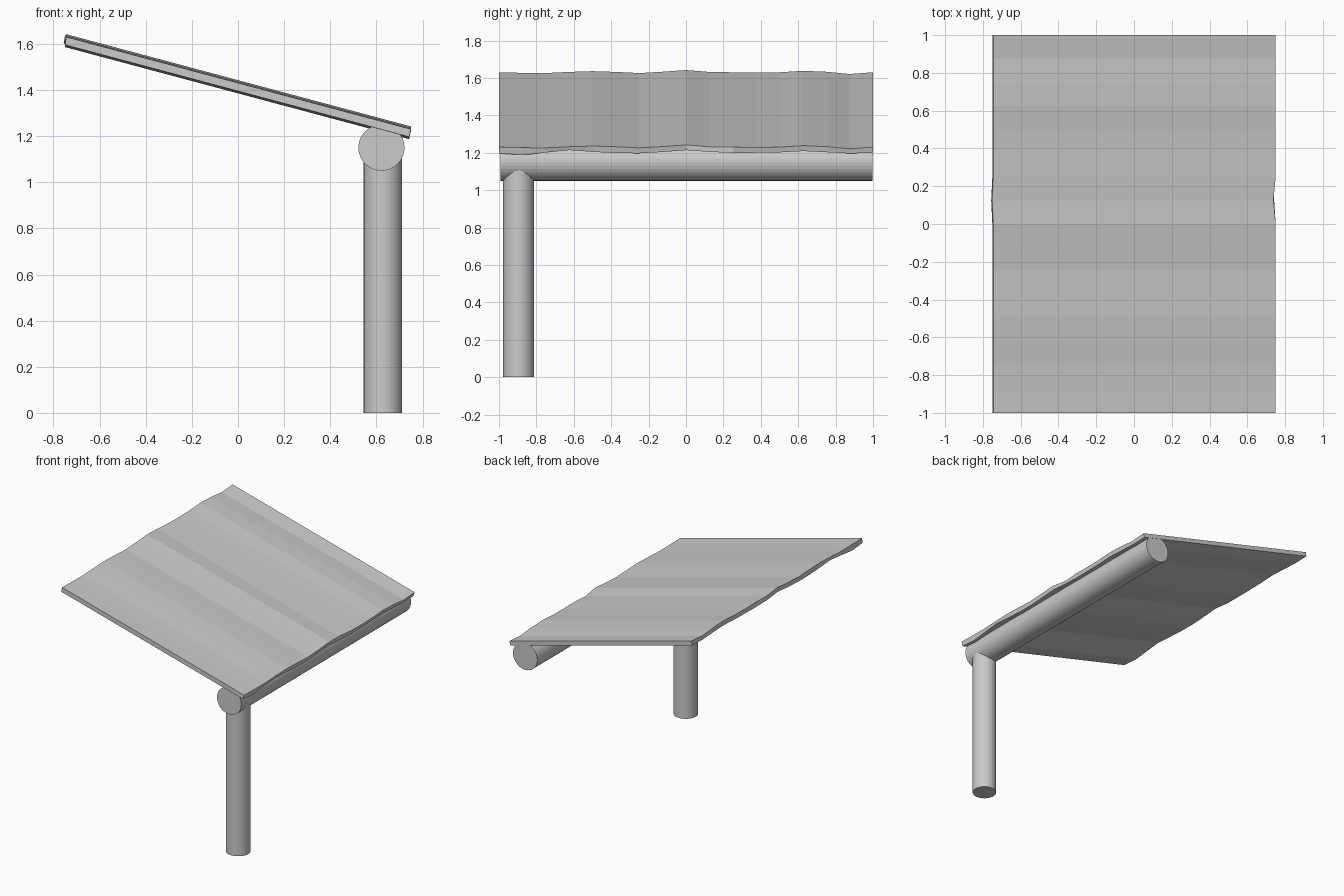
import bpy, bmesh, math
from mathutils import Matrix

if "Cube" in bpy.data.objects:
    bpy.data.objects.remove(bpy.data.objects["Cube"])


def cylinder(name, radius, length, loc, rot=(0, 0, 0)):
    bpy.ops.mesh.primitive_cylinder_add(vertices=32, radius=radius, depth=length,
                                        location=loc, rotation=rot)
    bpy.context.object.name = name


# Upright post and horizontal beam
cylinder("post", 0.083, 1.15, (0.628, -0.895, 0.575))
cylinder("beam", 0.1, 1.99, (0.622, 0.003, 1.15), (math.pi / 2, 0, 0))

# Warped tilted board: small height offsets (top, bottom) in mm across the width
top = [0, -3, -4, 2, 6, 2, -4, 3, 12, 2, 0, -2, 0, 8, 3, -9, 0]
bottom = [0, -10, 4, 17, 8, 1, 0, 7, 17, 8, 2, 3, 5, 12, 6, -1, 3]
bm = bmesh.new()
rows = []
for i, (t, b) in enumerate(zip(top, bottom)):
    y = -1 + i / 8
    shift = -0.012 if i == 9 else 0.0   # slight chip in the edge
    rows.append([bm.verts.new(p) for p in (
        (-0.745 + shift / 2, y, 1.63 + t / 1000),
        (0.75 + shift, y, 1.23 + t / 1000),
        (0.742, y, 1.197 + b / 1000),
        (-0.75 + shift / 2, y, 1.596 + b / 1000))])
for a, b in zip(rows, rows[1:]):
    for k in range(4):
        n = (k + 1) % 4
        bm.faces.new((a[k], a[n], b[n], b[k]))
bm.faces.new(rows[0])
bm.faces.new(rows[-1][::-1])
bmesh.ops.recalc_face_normals(bm, faces=bm.faces)
mesh = bpy.data.meshes.new("board")
bm.to_mesh(mesh)
bm.free()
bpy.context.collection.objects.link(bpy.data.objects.new("board", mesh))
